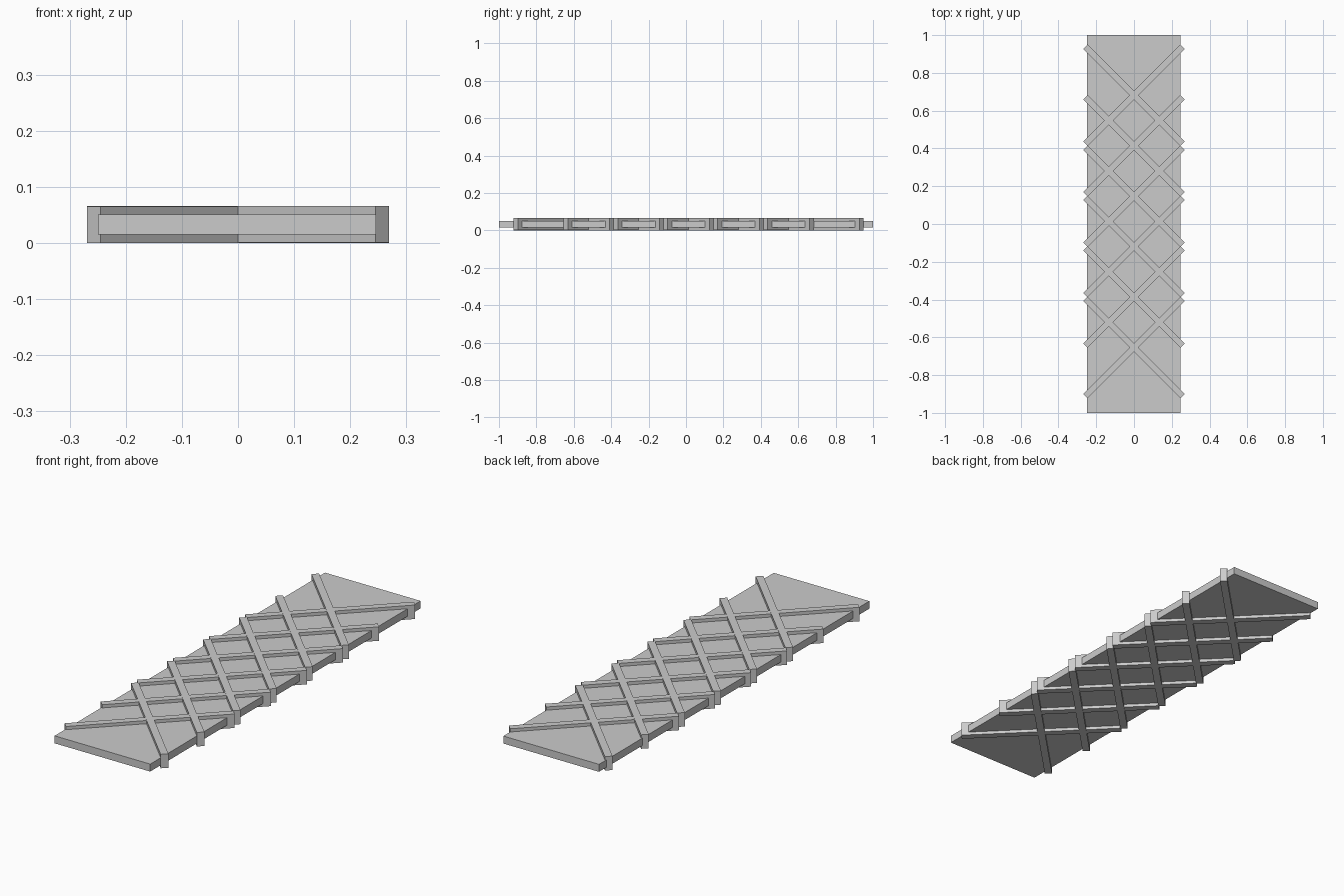
import bpy
from math import radians

if "Cube" in bpy.data.objects:
    bpy.data.objects.remove(bpy.data.objects["Cube"])


def box(name, centre, size, angle=0.0):
    bpy.ops.mesh.primitive_cube_add(size=1, location=centre)
    ob = bpy.context.object
    ob.name = name
    ob.scale = size
    ob.rotation_euler.z = radians(angle)
    return ob


# flat panel running the full length
box("panel", (-0.002, 0, 0.033), (0.495, 2.0, 0.035))

# two crossing sets of diagonal bars, one set a hair higher than the other
BARS, PITCH, MID_Y = 6, 0.267, 0.014
LENGTH, WIDTH, HEIGHT = 0.727, 0.033, 0.0655
for name, angle, lift in (("rising_bar", 45, 0.0), ("falling_bar", -45, 0.001)):
    for i in range(BARS):
        y = MID_Y + (i - (BARS - 1) / 2) * PITCH
        box(f"{name}_{i + 1}", (0, y, HEIGHT / 2 + lift), (LENGTH, WIDTH, HEIGHT), angle)
